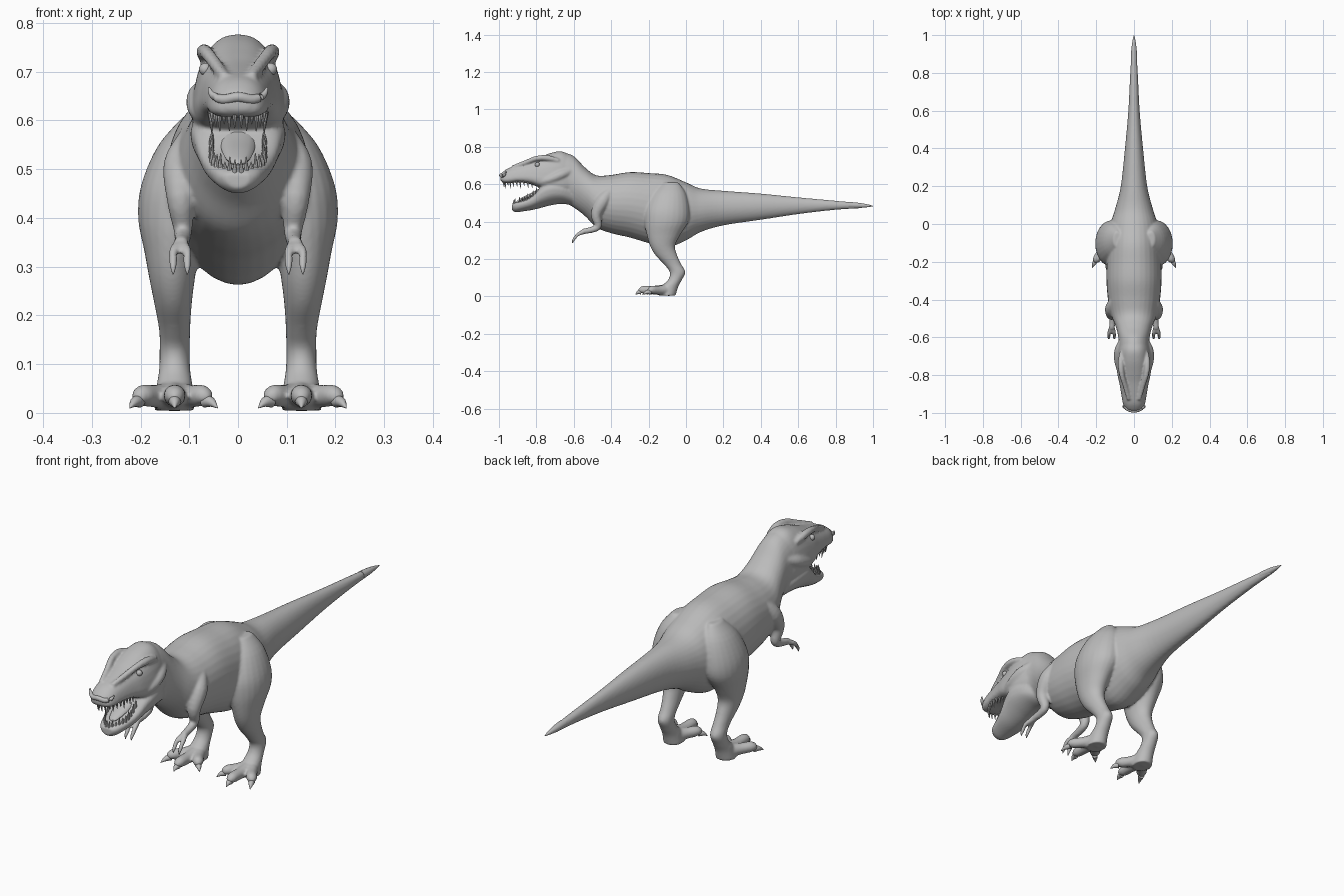
import bpy, bmesh, math
from mathutils import Vector

if "Cube" in bpy.data.objects:
    bpy.data.objects.remove(bpy.data.objects["Cube"])

skin = bpy.data.materials.new("grey_skin")
skin.diffuse_color = (0.5, 0.5, 0.5, 1)
skin.use_nodes = True
skin.node_tree.nodes["Principled BSDF"].inputs["Base Color"].default_value = skin.diffuse_color


def make(name, bm, angle=40):
    bmesh.ops.recalc_face_normals(bm, faces=bm.faces)
    me = bpy.data.meshes.new(name)
    bm.to_mesh(me)
    bm.free()
    me.materials.append(skin)
    ob = bpy.data.objects.new(name, me)
    bpy.context.collection.objects.link(ob)
    bpy.context.view_layer.objects.active = ob
    bpy.ops.object.select_all(action='DESELECT')
    ob.select_set(True)
    bpy.ops.object.shade_smooth_by_angle(angle=math.radians(angle))
    return ob


def spline(rows, steps):
    """Catmull-Rom interpolation through rows of numbers."""
    out = []
    for i in range(len(rows) - 1):
        p = [rows[max(0, min(len(rows) - 1, i + k))] for k in (-1, 0, 1, 2)]
        for s in range(steps):
            t = s / steps
            out.append([0.5 * (2 * b + (c - a) * t + (2 * a - 5 * b + 4 * c - d) * t * t
                               + (3 * b - a - 3 * c + d) * t ** 3) for a, b, c, d in zip(*p)])
    return out + [list(rows[-1])]


def skin_rings(bm, rings):
    vs = [[bm.verts.new(p) for p in r] for r in rings]
    n = len(vs[0])
    for a, b in zip(vs, vs[1:]):
        for i in range(n):
            bm.faces.new((a[i], a[(i + 1) % n], b[(i + 1) % n], b[i]))
    bm.faces.new(vs[0])
    bm.faces.new(vs[-1])


def power(v, e):
    return math.copysign(abs(v) ** e, v)


def trunk(bm, rows, top=2.0, bottom=2.0, taper=0.0, n=32, steps=5):
    """Loft along y: rows of y, top z, bottom z, half width."""
    rings = []
    for y, zt, zb, w in spline(rows, steps):
        ring = []
        for k in range(n):
            c, s = math.cos(k * math.tau / n), math.sin(k * math.tau / n)
            e = 2 / (top if s > 0 else bottom)
            zz = power(s, e)
            ring.append((w * power(c, e) * (1 - taper * zz), y, (zt + zb) / 2 + zz * (zt - zb) / 2))
        rings.append(ring)
    skin_rings(bm, rings)


def column(bm, rows, side, n=24):
    """Loft along z: rows of z, x, y, x radius, y radius."""
    skin_rings(bm, [[(side * (x + rx * math.cos(k * math.tau / n)), y + ry * math.sin(k * math.tau / n), z)
                     for k in range(n)] for z, x, y, rx, ry in spline(rows, 4)])


def tube(bm, rows, side=1, flat=1.0, n=14, steps=4):
    """Round limb: rows of x, y, z, radius."""
    pts = spline(rows, steps)
    pos = [Vector((side * p[0], p[1], p[2])) for p in pts]
    rings = []
    for i, p in enumerate(pts):
        d = (pos[min(i + 1, len(pos) - 1)] - pos[max(i - 1, 0)]).normalized()
        ref = Vector((1, 0, 0)) if abs(d.x) < 0.8 else Vector((0, 0, 1))
        v = d.cross(ref).normalized()
        u = v.cross(d)
        r = max(p[3], 0.0008)
        rings.append([pos[i] + r * (u * math.cos(k * math.tau / n) + flat * v * math.sin(k * math.tau / n))
                      for k in range(n)])
    skin_rings(bm, rings)


# Body: tail, torso and neck
bm = bmesh.new()
trunk(bm, [(.93, .50, .47, .012), (.8, .512, .463, .02), (.6, .53, .44, .03), (.4, .55, .41, .048),
           (.2, .565, .38, .07), (.08, .577, .345, .10), (0, .61, .30, .125), (-.1, .65, .262, .14),
           (-.2, .66, .285, .145), (-.3, .665, .315, .146), (-.4, .65, .338, .138), (-.48, .648, .37, .122),
           (-.54, .69, .43, .098), (-.60, .75, .475, .083), (-.66, .77, .51, .083), (-.70, .76, .54, .07)],
      2.1, 1.9)
# Skull
skull = [(-.60, .74, .56, .07), (-.66, .775, .55, .085), (-.72, .768, .56, .090), (-.79, .742, .585, .084),
         (-.84, .722, .603, .074), (-.90, .703, .61, .064), (-.95, .686, .606, .056),
         (-.98, .665, .61, .042), (-.992, .65, .622, .02)]
trunk(bm, skull, 2.5, 3.2, 0.2)
# Lower jaw
jaw = [(-.60, .57, .485, .06), (-.66, .60, .495, .086), (-.72, .61, .488, .094), (-.77, .59, .475, .086),
       (-.82, .54, .463, .072), (-.87, .515, .455, .058), (-.91, .503, .45, .044), (-.93, .492, .46, .025)]
trunk(bm, jaw, 3.2, 1.9, -0.15)

for side in (-1, 1):
    # Brow ridges and snout ridges
    tube(bm, [(.028, -.93, .69, .010), (.046, -.86, .715, .013), (.064, -.80, .738, .014),
              (.070, -.74, .740, .016), (.066, -.68, .725, .012)], side)
    # Cheek bulges
    tube(bm, [(.07, -.79, .61, .014), (.082, -.73, .625, .022), (.078, -.67, .65, .026),
              (.06, -.62, .67, .02)], side)
    # Legs
    column(bm, [(.61, .09, -.08, .02, .04), (.55, .10, -.09, .063, .09), (.47, .115, -.10, .083, .118),
                (.40, .124, -.105, .081, .118), (.33, .135, -.12, .057, .09), (.27, .135, -.125, .046, .067),
                (.22, .133, -.105, .038, .058), (.17, .13, -.07, .032, .046), (.13, .13, -.045, .031, .042),
                (.09, .13, -.058, .032, .037), (.05, .13, -.088, .038, .046), (.005, .13, -.10, .042, .045)],
           side)
    # Toes
    for tx, ty in ((.13, -.245), (.066, -.19), (.204, -.195)):
        mx, my = (.13 + tx) / 2, (-.09 + ty) / 2
        tube(bm, [(.13, -.09, .035, .033), (mx, my, .034, .024), (tx * .8 + mx * .2, ty * .8 + my * .2, .035, .022),
                  (tx, ty, .022, .012)], side)
    # Arms
    tube(bm, [(.10, -.40, .57, .02), (.115, -.445, .51, .038), (.118, -.48, .44, .029), (.113, -.47, .378, .02),
              (.114, -.50, .358, .017), (.117, -.555, .347, .015)], side)
    for fx in (.104, .133):
        tube(bm, [(.117, -.54, .349, .013), (fx, -.58, .33, .010), (fx, -.597, .306, .007)], side)

# Fuse into one smooth skin
body = make("body", bm, 60)
rem = body.modifiers.new("fuse", 'REMESH')
rem.mode = 'VOXEL'
rem.voxel_size = 0.0055
rem.use_smooth_shade = True
sm = body.modifiers.new("soften", 'SMOOTH')
sm.factor = 0.5
sm.iterations = 6
bpy.ops.object.convert(target='MESH')

# Tail tip
bm = bmesh.new()
tube(bm, [(0, .87, .489, .017), (0, .92, .487, .0145), (0, .97, .485, .008), (0, 1.0, .483, .001)])
make("tail_tip", bm)

# Claws on toes and fingers
bm = bmesh.new()
for side in (-1, 1):
    for tx, ty, ex, ey in ((.13, -.24, .13, -.27), (.068, -.185, .042, -.212), (.202, -.19, .222, -.232)):
        tube(bm, [(tx, ty, .024, .013), ((tx + ex) / 2, (ty + ey) / 2, .022, .010), (ex, ey, .010, .001)], side)
    for fx in (.104, .133):
        tube(bm, [(fx, -.59, .318, .008), (fx, -.603, .30, .006), (fx, -.607, .284, .001)], side)
make("claws", bm)

# Eyes
bm = bmesh.new()
for side in (-1, 1):
    r = bmesh.ops.create_uvsphere(bm, u_segments=16, v_segments=10, radius=.013)
    bmesh.ops.translate(bm, verts=r["verts"], vec=(side * .067, -.795, .705))
make("eyes", bm)

# Curled nostril lip
bm = bmesh.new()
tube(bm, [(-.060, -.962, .668, .002), (-.052, -.97, .652, .007), (-.03, -.982, .643, .010), (0, -.989, .648, .010),
          (.03, -.982, .643, .010), (.052, -.97, .652, .007), (.060, -.962, .668, .002)])
make("nostril_lip", bm)

# Teeth along both jaws
bm = bmesh.new()
for side in (-1, 1):
    for i in range(10):
        t = i / 9
        x = .007 + .05 * math.sin(min(1, t * 1.3) * math.pi / 2)
        ln = .028 + .008 * math.sin(i * 2.4)
        y = -.978 + .15 * t ** 1.3
        tube(bm, [(x, y, .625, .006), (x, y + .002, .612, .0055), (x * .97, y + .006, .612 - ln, .0006)],
             side, n=8, steps=2)
        y = -.922 + .12 * t ** 1.3
        z = .492 + .06 * t ** 2
        x *= .95
        tube(bm, [(x, y, z - .01, .006), (x, y, z + .006, .005), (x * .97, y + .004, z + ln, .0006)],
             side, n=8, steps=2)
make("teeth", bm)

# Tongue
bm = bmesh.new()
tube(bm, [(0, -.74, .588, .035), (0, -.80, .552, .036), (0, -.85, .53, .03), (0, -.885, .515, .018),
          (0, -.895, .51, .004)], flat=.4)
make("tongue", bm)
